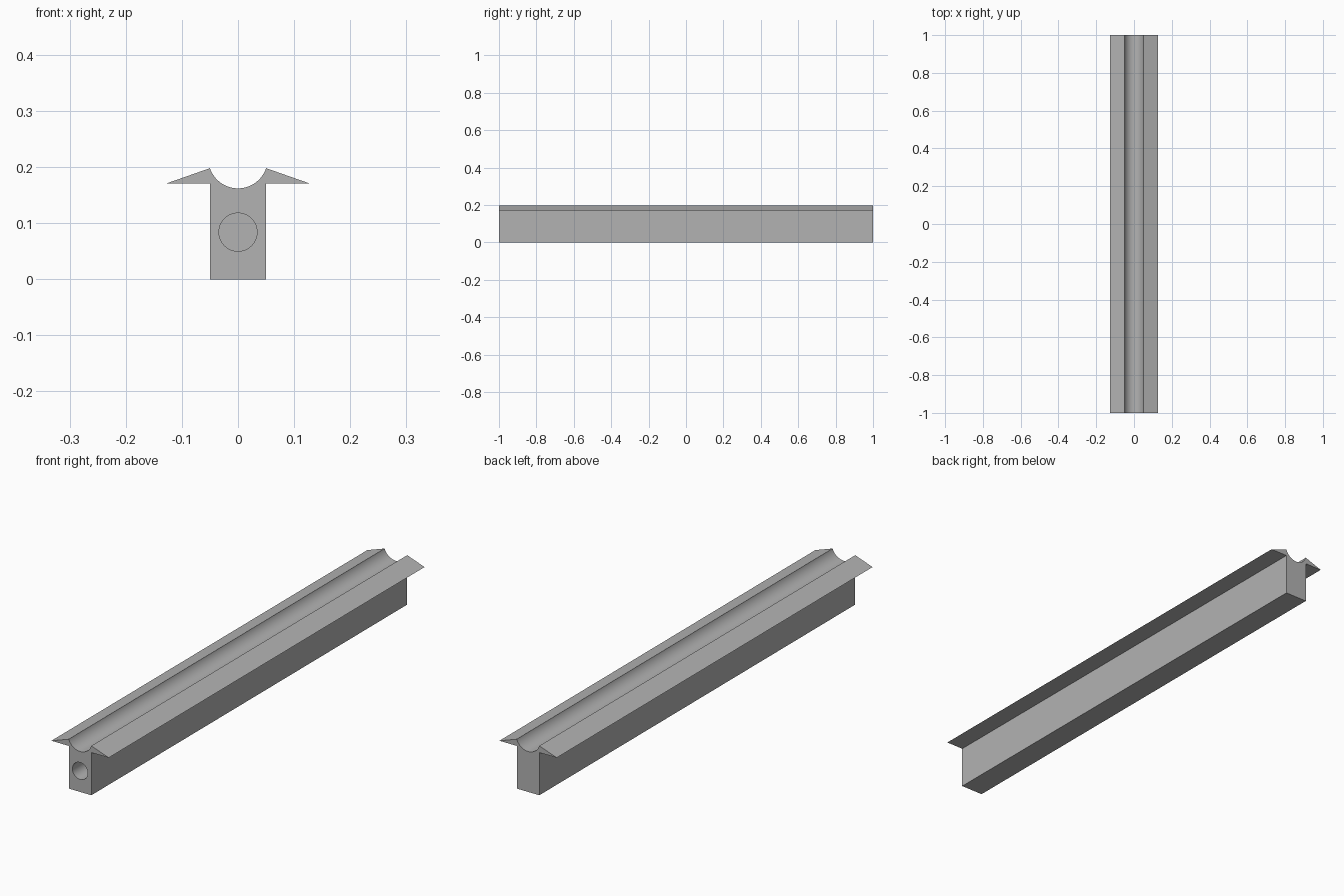
import bpy, bmesh, math
from mathutils import Vector, Matrix

cube = bpy.data.objects.get("Cube")
if cube:
    bpy.data.objects.remove(cube, do_unlink=True)

LENGTH = 2.0
STEM, WING = 0.05, 0.127            # half widths
SHELF, RIDGE, GROOVE = 0.171, 0.198, 0.162   # heights
HOLE_R, HOLE_Z, HOLE_DEPTH = 0.034, 0.084, 0.2

grey = bpy.data.materials.new("plain grey")
grey.use_nodes = True
colour = (0.45, 0.45, 0.45, 1)
grey.diffuse_color = colour
grey.node_tree.nodes["Principled BSDF"].inputs["Base Color"].default_value = colour


def make_object(name, bm):
    bmesh.ops.recalc_face_normals(bm, faces=bm.faces)
    mesh = bpy.data.meshes.new(name)
    bm.to_mesh(mesh)
    bm.free()
    mesh.materials.append(grey)
    obj = bpy.data.objects.new(name, mesh)
    bpy.context.collection.objects.link(obj)
    return obj


# Cross-section: stem, sloping wings and a round groove along the top
sag = RIDGE - GROOVE
radius = (STEM ** 2 + sag ** 2) / (2 * sag)
half_angle = math.asin(STEM / radius)
right_side = [(STEM, 0), (STEM, SHELF), (WING, SHELF)]
steps = 32
groove = []
for i in range(steps + 1):
    a = half_angle * (1 - 2 * i / steps)
    groove.append((radius * math.sin(a), GROOVE + radius * (1 - math.cos(a))))
profile = right_side + groove + [(-x, z) for x, z in reversed(right_side)]

# Rail: the section swept from front to back
bm = bmesh.new()
section = bm.faces.new([bm.verts.new((x, -LENGTH / 2, z)) for x, z in profile])
swept = bmesh.ops.extrude_face_region(bm, geom=[section], use_keep_orig=True)
back = [v for v in swept["geom"] if isinstance(v, bmesh.types.BMVert)]
bmesh.ops.translate(bm, verts=back, vec=Vector((0, LENGTH, 0)))
rail = make_object("grooved_rail", bm)

# Blind round hole in the front end
bm = bmesh.new()
bmesh.ops.create_cone(
    bm, cap_ends=True, segments=48, radius1=HOLE_R, radius2=HOLE_R,
    depth=HOLE_DEPTH * 2,
    matrix=Matrix.Translation((0, -LENGTH / 2, HOLE_Z)) @ Matrix.Rotation(math.pi / 2, 4, 'X'))
cutter = make_object("hole_cutter", bm)
cutter.hide_render = True

cut = rail.modifiers.new("front hole", 'BOOLEAN')
cut.operation = 'DIFFERENCE'
cut.solver = 'EXACT'
cut.object = cutter

bpy.ops.object.select_all(action='DESELECT')
rail.select_set(True)
bpy.context.view_layer.objects.active = rail
bpy.ops.object.modifier_apply(modifier=cut.name)
bpy.data.objects.remove(cutter, do_unlink=True)
bpy.ops.object.shade_smooth_by_angle(angle=math.radians(25))
